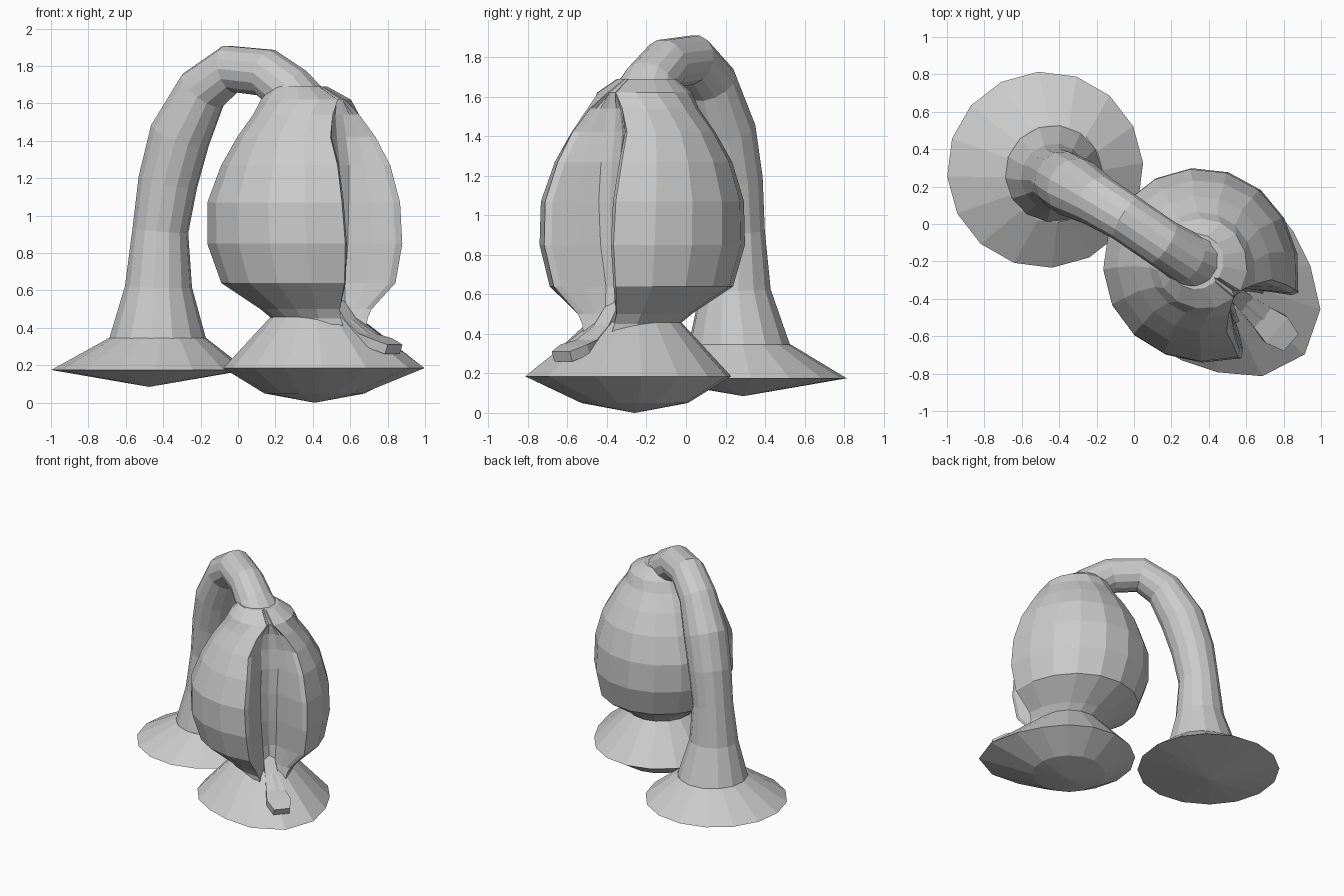
import bpy
from math import sin, cos, radians, pi
from mathutils import Vector

if "Cube" in bpy.data.objects:
    bpy.data.objects.remove(bpy.data.objects["Cube"])

SLIT = radians(-41)          # direction the slit faces


def make(name, verts, faces):
    mesh = bpy.data.meshes.new(name)
    mesh.from_pydata([tuple(v) for v in verts], [], faces)
    mesh.update()
    obj = bpy.data.objects.new(name, mesh)
    bpy.context.collection.objects.link(obj)
    return obj


def loft(name, rings, cap_start=False, cap_end=False):
    """Skin equal-length closed rings with quads."""
    n = len(rings[0])
    verts = [v for r in rings for v in r]
    faces = []
    for i in range(len(rings) - 1):
        for j in range(n):
            k = (j + 1) % n
            faces.append((i*n + j, i*n + k, (i+1)*n + k, (i+1)*n + j))
    for wanted, i, flip in ((cap_start, 0, True), (cap_end, len(rings) - 1, False)):
        if wanted:
            c = sum(rings[i], Vector()) / n
            verts.append(c)
            for j in range(n):
                a, b = i*n + j, i*n + (j + 1) % n
                faces.append((b, a, len(verts) - 1) if flip else (a, b, len(verts) - 1))
    return make(name, verts, faces)


def circle(x, y, z, r, n=16, spout=0.0):
    out = []
    for j in range(n):
        a = 2*pi*j/n + SLIT
        rr = r * (1 + spout * max(0, cos(a - SLIT))**4)
        out.append(Vector((x + rr*cos(a), y + rr*sin(a), z)))
    return out


# Plain foot under the pipe
loft("pipe_foot", [circle(-.475, .29, .085, .002), circle(-.475, .29, .175, .525),
                   circle(-.43, .27, .345, .262)], True, True)

# Foot under the bulb, drawn out below the slit
loft("bulb_foot", [circle(.41, -.26, .0, .002), circle(.41, -.26, .05, .27),
                   circle(.41, -.26, .185, .49, spout=.36),
                   circle(.41, -.26, .46, .235)], True, True)

# Arched pipe: x, y, z, radius
path = [(-.43, .27, .335, .262), (-.425, .25, .62, .18), (-.415, .25, .92, .15),
        (-.375, .23, 1.18, .16), (-.31, .19, 1.43, .165), (-.19, .12, 1.67, .14),
        (-.04, .03, 1.785, .13), (.15, -.10, 1.765, .13), (.28, -.18, 1.665, .14),
        (.36, -.21, 1.58, .20)]
side = Vector((.55, .83, 0)).normalized()
rings = []
for i, (x, y, z, r) in enumerate(path):
    a = Vector(path[max(i-1, 0)][:3])
    b = Vector(path[min(i+1, len(path)-1)][:3])
    t = (b - a).normalized()
    if i == 0:
        t = Vector((0, 0, 1))
    if i == len(path) - 1:
        t = Vector((0, 0, -1))
    v = t.cross(side).normalized()
    u = v.cross(t)
    rings.append([Vector((x, y, z)) + r*(cos(q)*u + sin(q)*v)
                  for q in [2*pi*j/14 for j in range(14)]])
loft("arched_pipe", rings)

# Slit bulb: x, y, z, radius, lip bulge, slit half angle, recess radius
levels = [(.41, -.26, .34, .22, .45, 15, .21), (.41, -.26, .45, .23, .40, 21, .20),
          (.40, -.25, .50, .28, .25, 23, .20), (.37, -.22, .64, .46, .10, 25, .23),
          (.35, -.215, .85, .515, .10, 25, .27), (.345, -.215, 1.07, .51, .09, 26, .28),
          (.355, -.21, 1.27, .445, .10, 27, .27), (.355, -.21, 1.42, .36, .14, 28, .25),
          (.355, -.21, 1.54, .275, .18, 20, .24), (.36, -.21, 1.62, .24, .06, 6, .24),
          (.33, -.2, 1.69, .15, .0, 6, .15)]
rings = []
for x, y, z, r, bulge, half, deep in levels:
    h = radians(half)
    ring = []
    for j in range(15):
        a = h + (2*pi - 2*h) * j/14
        ring.append((a, r * (1 + bulge * max(0, cos(a))**4)))
    lip = ring[0][1]
    inner = [(h*.9, max(deep, lip - .03)), (h*.75, deep + (lip-deep)*.4),
             (h*.5, deep)]
    ring += [(-a, q) for a, q in inner] + [(0, deep - .02)] + inner[::-1]
    rings.append([Vector((x + q*cos(a + SLIT), y + q*sin(a + SLIT), z))
                  for a, q in ring])
loft("slit_bulb", rings, True, True)

# Tongue running out of the slit: distance along slit direction, z, half width
d = Vector((cos(SLIT), sin(SLIT), 0))
w = Vector((-d.y, d.x, 0))
rings = []
for s, z, half in [(.16, .56, .04), (.26, .44, .05), (.37, .37, .07),
                   (.47, .345, .09), (.57, .31, .06)]:
    c = Vector((.41, -.26, z)) + d*s
    low = Vector((0, 0, -.05)) - d*.02
    rings.append([c - w*half, c + w*half, c + w*half + low, c - w*half + low])
loft("tongue", rings, True, True)
